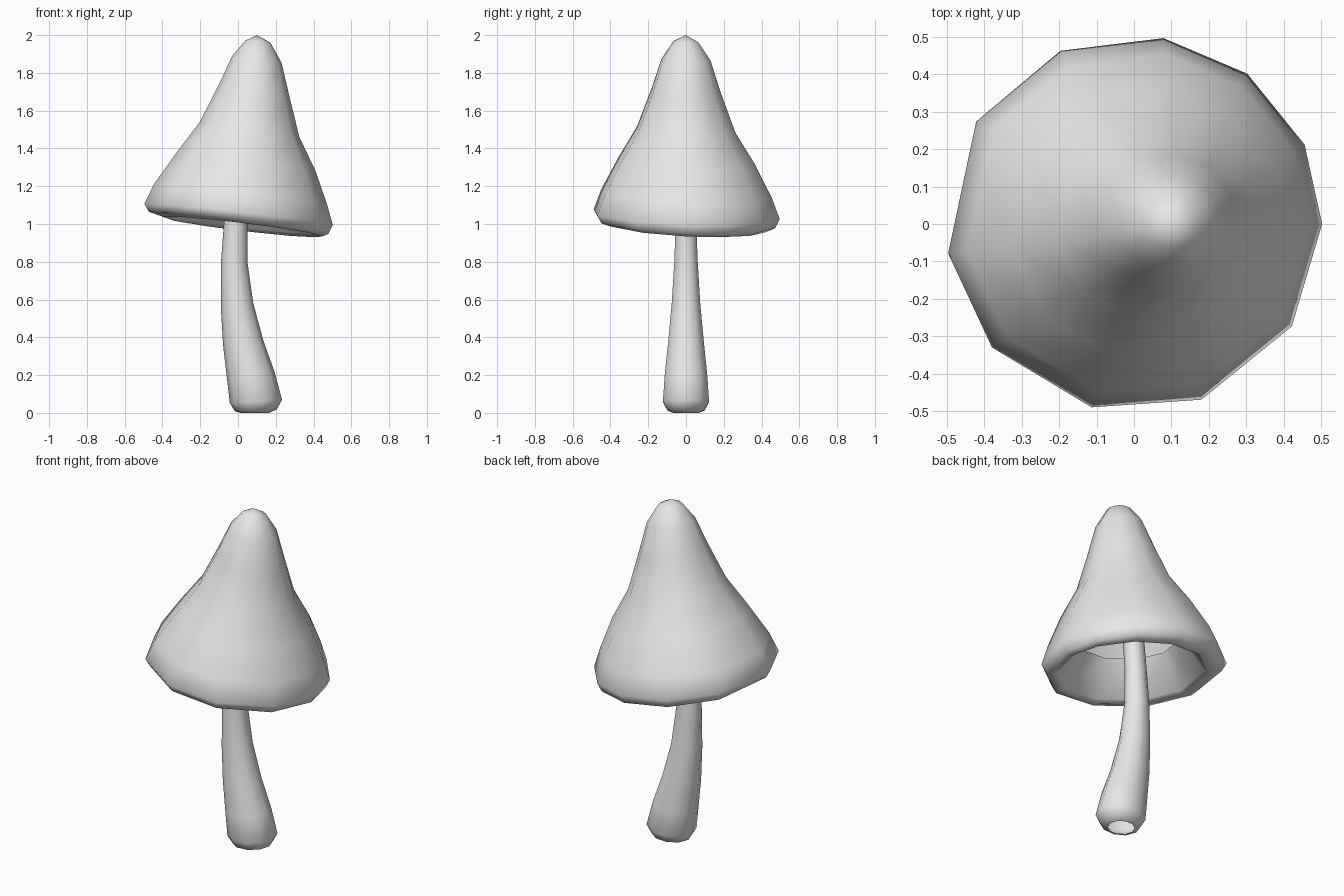
import bpy
import bmesh
from math import cos, sin, radians
from mathutils import Vector

cube = bpy.data.objects.get("Cube")
if cube:
    bpy.data.objects.remove(cube, do_unlink=True)

# Single pale grey colour for the whole mushroom
grey = bpy.data.materials.new("pale_grey")
grey.use_nodes = True
colour = (0.8, 0.8, 0.8, 1)
grey.diffuse_color = colour
grey.node_tree.nodes["Principled BSDF"].inputs["Base Color"].default_value = colour


def loft(name, rings, angles, squash=1.0, apex=None):
    """Bridge tilted rings (centre x, centre z, radius, x slope, y slope)."""
    bm = bmesh.new()
    loops = []
    for cx, cz, r, sx, sy in rings:
        loop = []
        for a in angles:
            dx, dy = r * cos(a), r * sin(a) * squash
            loop.append(bm.verts.new((cx + dx, dy, cz + sx * dx + sy * dy)))
        loops.append(loop)
    n = len(angles)
    for low, high in zip(loops, loops[1:]):
        for i in range(n):
            j = (i + 1) % n
            bm.faces.new((low[i], low[j], high[j], high[i]))
    if apex:
        tip = bm.verts.new(Vector(apex))
        for i in range(n):
            bm.faces.new((loops[-1][i], loops[-1][(i + 1) % n], tip))
    for face in bm.faces:
        face.smooth = True
    mesh = bpy.data.meshes.new(name)
    bm.to_mesh(mesh)
    bm.free()
    mesh.materials.append(grey)
    obj = bpy.data.objects.new(name, mesh)
    bpy.context.collection.objects.link(obj)
    return obj


# Cap: hollow underside, rolled rim, then the leaning bell up to the tip
cap_angles = [radians(a) for a in (0, 25, 53, 81, 113, 147, 189, 221, 257, 291, 327)]
cap_rings = [
    (0.03, 1.20, 0.28, -0.11, -0.04),
    (0.02, 1.00, 0.40, -0.12, -0.05),
    (0.02, 0.985, 0.425, -0.12, -0.05),
    (0.00, 1.005, 0.478, -0.12, -0.04),
    (0.00, 1.05, 0.502, -0.11, -0.03),
    (0.01, 1.16, 0.46, -0.11, -0.03),
    (0.04, 1.33, 0.37, -0.13, -0.02),
    (0.06, 1.50, 0.265, -0.15, -0.04),
    (0.09, 1.71, 0.185, -0.25, -0.02),
    (0.10, 1.87, 0.132, -0.15, -0.02),
    (0.105, 1.965, 0.067, -0.08, -0.05),
]
loft("cap", cap_rings, cap_angles, apex=(0.1, 0, 2.0))

# Stem: open, curved tube flaring at the foot
stem_angles = [radians(36 * i) for i in range(10)]
stem_rings = [
    (0.09, 0.00, 0.075, 0, 0),
    (0.095, 0.013, 0.11, 0.05, 0),
    (0.095, 0.06, 0.138, 0.07, 0),
    (0.068, 0.20, 0.127, 0.1, 0),
    (0.028, 0.37, 0.107, 0.1, 0),
    (-0.005, 0.57, 0.086, 0.1, 0),
    (-0.02, 0.80, 0.07, 0, 0),
    (-0.013, 1.00, 0.062, 0, 0),
    (0.01, 1.28, 0.058, 0, 0),
]
loft("stem", stem_rings, stem_angles, squash=0.93)
